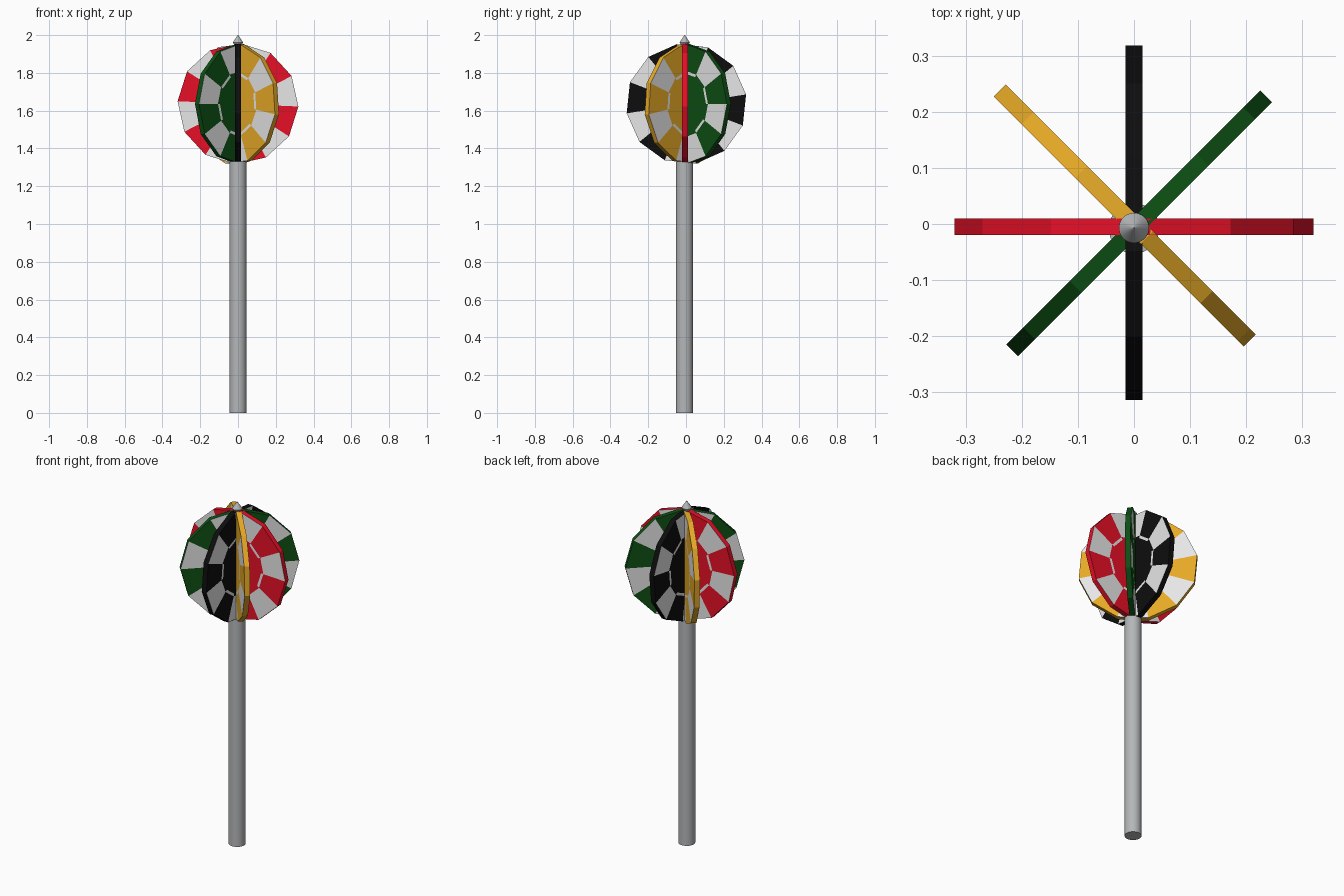
import bpy, bmesh, math
from mathutils import Vector

cube = bpy.data.objects.get("Cube")
if cube:
    bpy.data.objects.remove(cube, do_unlink=True)


def material(name, r, g, b):
    m = bpy.data.materials.new(name)
    m.use_nodes = True
    m.diffuse_color = (r, g, b, 1)
    bsdf = next(n for n in m.node_tree.nodes if n.type == 'BSDF_PRINCIPLED')
    bsdf.inputs["Base Color"].default_value = (r, g, b, 1)
    return m


white = material("white", 0.8, 0.8, 0.8)
silver = material("silver", 0.46, 0.47, 0.48)
red = material("red", 0.8, 0.005, 0.02)
gold = material("gold", 0.8, 0.4, 0.02)
green = material("green", 0.004, 0.08, 0.007)
black = material("black", 0.004, 0.004, 0.004)

SIDES = 12
RADIUS = 0.32
HALF = 0.015
CENTRE_Z = 1.636


def add_object(name, bm, mats):
    mesh = bpy.data.meshes.new(name)
    bmesh.ops.recalc_face_normals(bm, faces=bm.faces)
    bm.to_mesh(mesh)
    bm.free()
    for m in mats:
        mesh.materials.append(m)
    ob = bpy.data.objects.new(name, mesh)
    bpy.context.collection.objects.link(ob)
    return ob


def chip(name, colour, heading, phase, shift):
    """Upright twelve-sided disc; sector 0 starts at phase and is coloured."""
    h = math.radians(heading)
    along = Vector((math.cos(h), math.sin(h), 0))
    normal = Vector((-math.sin(h), math.cos(h), 0))
    origin = Vector((shift[0], shift[1], CENTRE_Z))
    bm = bmesh.new()

    def ring(radius, side):
        verts = []
        for i in range(SIDES):
            a = math.radians(phase) + math.tau * i / SIDES
            p = along * math.cos(a) + Vector((0, 0, math.sin(a)))
            verts.append(bm.verts.new(origin + p * radius + normal * side * HALF))
        return verts

    def band(inner, outer, white_rule):
        for i in range(SIDES):
            j = (i + 1) % SIDES
            f = bm.faces.new((inner[i], inner[j], outer[j], outer[i]))
            f.material_index = int(white_rule(i))

    rims = []
    for side in (-1, 1):
        hub, dash, rim = (ring(r, side) for r in (0.163, 0.178, RADIUS))
        bm.faces.new(hub)
        band(hub, dash, lambda i: i % 2 == 0)   # thin pale dashes
        band(dash, rim, lambda i: i % 2 == 1)   # broad pale wedges
        rims.append(rim)
    band(rims[0], rims[1], lambda i: False)
    return add_object(name, bm, [colour, white])


chip("red_chip", red, 0, -32.5, (0, -0.005))
chip("black_chip", black, 90, -21, (0, 0.002))
chip("green_chip", green, 45, 0, (0.009, 0.001))
chip("gold_chip", gold, -45, -10, (-0.0165, 0.015))


def lathe(name, profile, sides, y):
    """Closed turned part from (radius, height) points."""
    bm = bmesh.new()
    rings = []
    for r, z in profile:
        rings.append([bm.verts.new((r * math.cos(math.tau * i / sides),
                                    y + r * math.sin(math.tau * i / sides), z))
                      for i in range(sides)])
    for a, b in zip(rings, rings[1:]):
        for i in range(sides):
            j = (i + 1) % sides
            bm.faces.new((a[i], a[j], b[j], b[i]))
    bm.faces.new(rings[0])
    bm.faces.new(rings[-1])
    ob = add_object(name, bm, [silver])
    bpy.ops.object.select_all(action='DESELECT')
    ob.select_set(True)
    bpy.context.view_layer.objects.active = ob
    bpy.ops.object.shade_smooth_by_angle(angle=math.radians(35))
    return ob


# Pole and pointed finial
lathe("pole", [(0.045, 0), (0.045, 1.33)], 32, -0.008)
lathe("finial", [(0.016, 1.94), (0.027, 1.962), (0.001, 2.0)], 24, -0.007)
